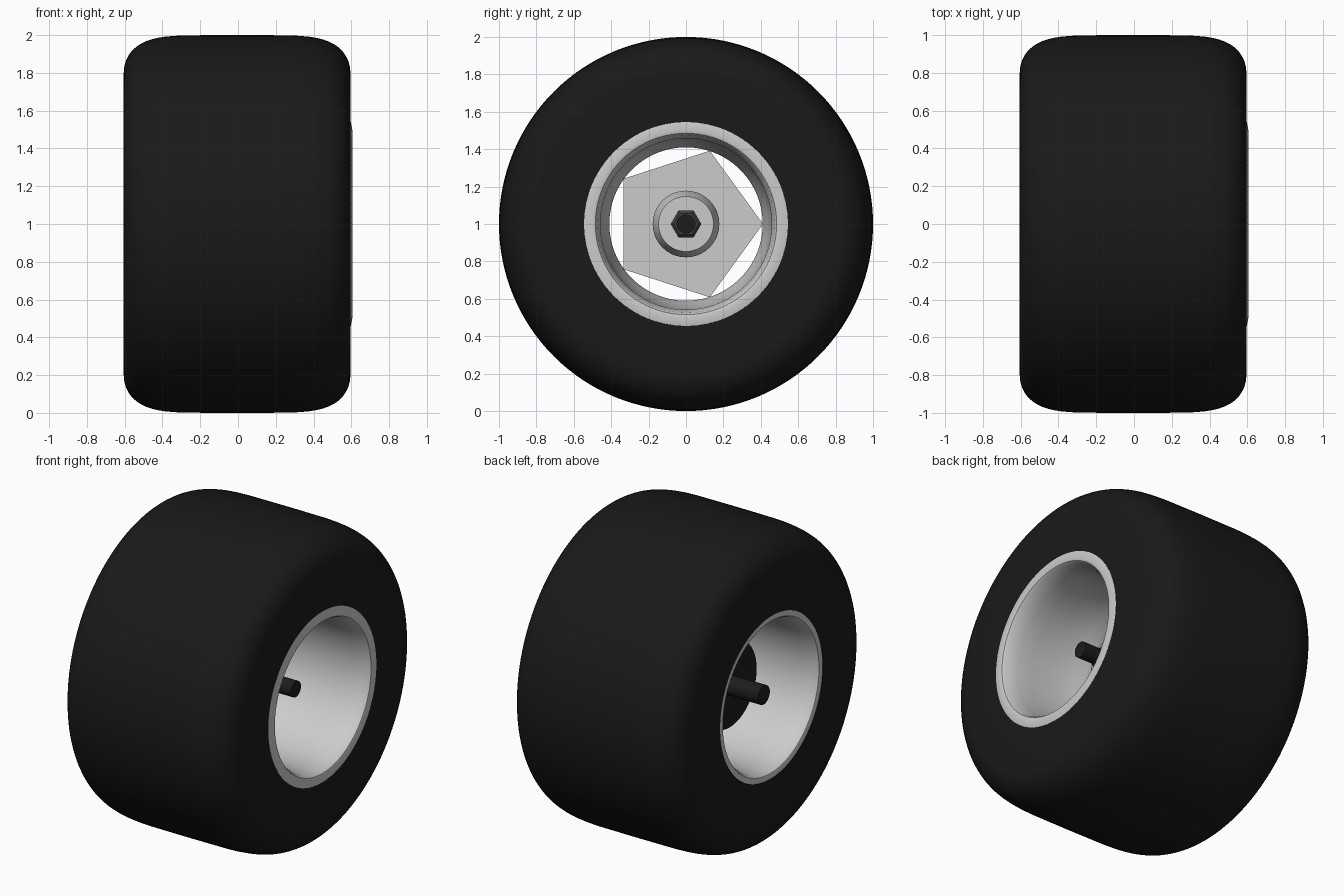
import bpy
import math

if "Cube" in bpy.data.objects:
    bpy.data.objects.remove(bpy.data.objects["Cube"])

AXLE_Z = 1.0


def material(name, value):
    mat = bpy.data.materials.new(name)
    mat.diffuse_color = (value, value, value, 1)
    mat.use_nodes = True
    mat.node_tree.nodes["Principled BSDF"].inputs["Base Color"].default_value = mat.diffuse_color
    return mat


rubber = material("rubber", 0.01)
black_steel = material("black_steel", 0.012)
dark_steel = material("dark_steel", 0.05)


def revolve(name, profile, sides=96, mat=None, closed=True, smooth=True, turn=0.0):
    """Spin (x, radius) points round the wheel axis; turn is the angle from +y."""
    verts, rings, faces = [], [], []
    for x, r in profile:
        ring = []
        for i in range(sides if r > 0 else 1):
            a = turn + 2 * math.pi * i / sides
            ring.append(len(verts))
            verts.append((x, r * math.cos(a), AXLE_Z + r * math.sin(a)))
        rings.append(ring)
    pairs = list(zip(rings, rings[1:]))
    if closed:
        pairs.append((rings[-1], rings[0]))
    for a, b in pairs:
        for i in range(sides):
            j = (i + 1) % sides
            face = [a[i % len(a)], a[j % len(a)], b[j % len(b)], b[i % len(b)]]
            faces.append(list(dict.fromkeys(face)))
    if not closed:  # flat end caps
        faces += [rings[0][::-1], rings[-1]]
    mesh = bpy.data.meshes.new(name)
    mesh.from_pydata(verts, [], faces)
    obj = bpy.data.objects.new(name, mesh)
    bpy.context.collection.objects.link(obj)
    bpy.ops.object.select_all(action='DESELECT')
    obj.select_set(True)
    bpy.context.view_layer.objects.active = obj
    bpy.ops.object.mode_set(mode='EDIT')
    bpy.ops.mesh.select_all(action='SELECT')
    bpy.ops.mesh.normals_make_consistent(inside=False)
    bpy.ops.object.mode_set(mode='OBJECT')
    if smooth:
        bpy.ops.object.shade_smooth_by_angle(angle=math.radians(35))
    if mat:
        mesh.materials.append(mat)
    return obj


def cylinder(name, x0, x1, r, sides=48, mat=None, smooth=True, turn=0.0):
    return revolve(name, [(x0, r), (x1, r)], sides, mat, False, smooth, turn)


# Tyre: flat sidewalls and a softly crowned tread
tread = []
for i in range(33):
    t = math.pi * i / 32
    c = math.cos(t)
    x = math.copysign(abs(c) ** (2 / 5.5), c) * 0.6 - 0.005
    tread.append((x, 0.8 + 0.2 * math.sin(t)))
revolve("tire", [(0.595, 0.52)] + tread + [(-0.605, 0.52)], 128, rubber)

# Rim: mirrored lips with an hourglass barrel between them
half = [(0.56, 0.55), (0.596, 0.545), (0.605, 0.50), (0.60, 0.485), (0.585, 0.475),
        (0.50, 0.458), (0.40, 0.456), (0.28, 0.453), (0.18, 0.445),
        (0.10, 0.432), (0.04, 0.416), (0.0, 0.41)]
revolve("rim", half + [(-x, r) for x, r in half[-2::-1]], 96)

# Five-sided centre plate
cylinder("centre_plate", -0.05, 0.05, 0.412, 5, smooth=False)

# Tapered hub on the outer side
revolve("hub", [(0.04, 0.178), (0.10, 0.178), (0.20, 0.147)], 64, closed=False)

# Hexagonal axle nut
revolve("axle_nut", [(0.19, 0.082), (0.255, 0.082), (0.27, 0.066)], 6,
        dark_steel, False, False)

# Axle through the wheel, thicker on the inner side
cylinder("axle_outer", 0.0, 0.41, 0.05, 48, black_steel)
cylinder("axle_inner", -0.55, 0.0, 0.06, 48, black_steel)

# Brake drum behind the plate
cylinder("brake_drum", -0.31, -0.05, 0.27, 64, black_steel)
